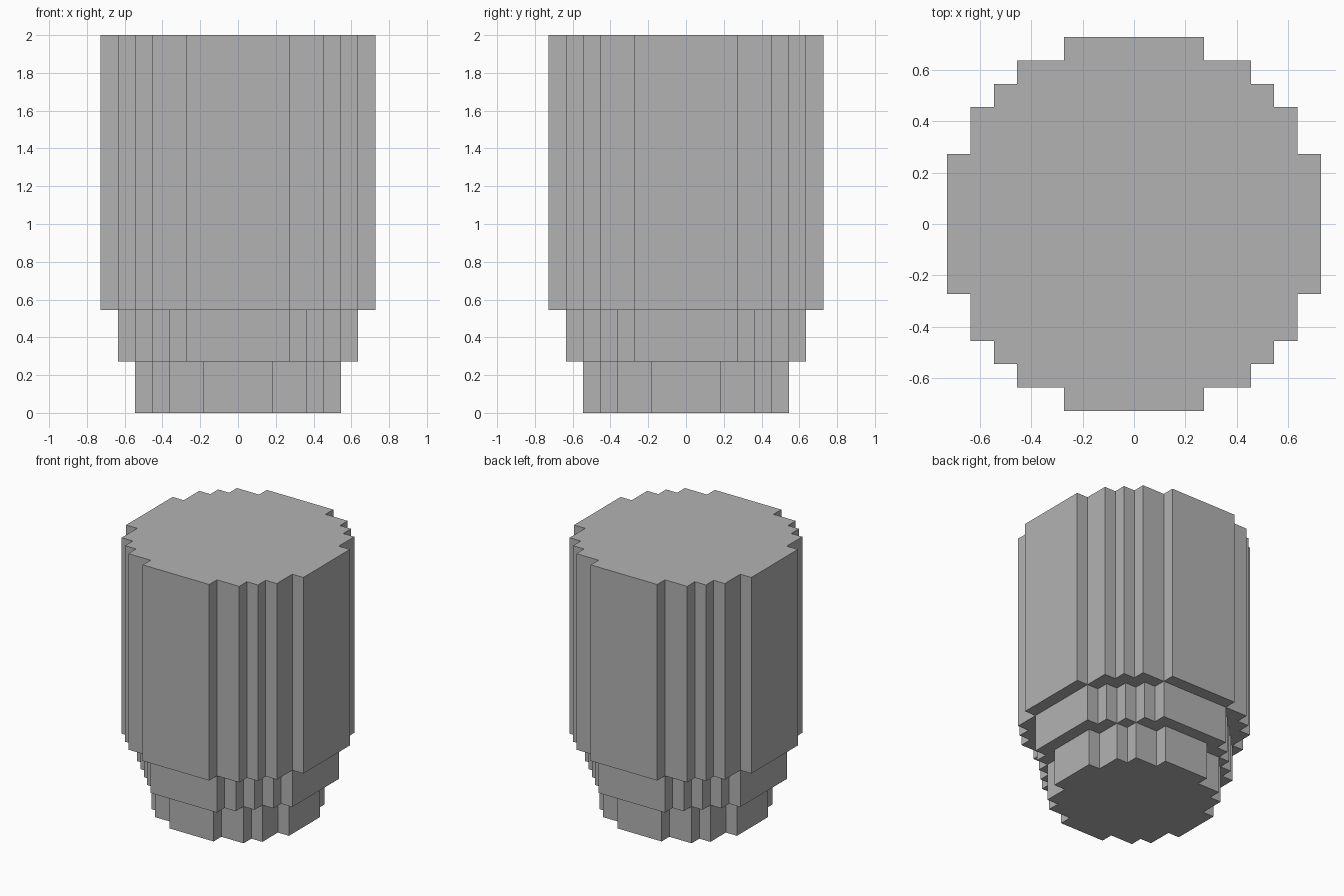
import bpy, bmesh

cube = bpy.data.objects.get("Cube")
if cube:
    bpy.data.objects.remove(cube, do_unlink=True)

UNIT = 1 / 11  # edge of one block

grey = bpy.data.materials.new("plain grey")
grey.use_nodes = True
colour = (0.45, 0.45, 0.45, 1)
grey.diffuse_color = colour
grey.node_tree.nodes["Principled BSDF"].inputs["Base Color"].default_value = colour


def stepped_outline(corners):
    """Turn the outer corners of one quarter into a full stepped ring."""
    quarter = []
    for i, (x, y) in enumerate(corners):
        quarter.append((x, y))
        if i + 1 < len(corners):
            quarter.append((corners[i + 1][0], y))
    ring = []
    for _ in range(4):
        ring += quarter
        quarter = [(-y, x) for x, y in quarter]
    return ring


def tier(name, corners, bottom, top):
    bm = bmesh.new()
    verts = [bm.verts.new((x * UNIT, y * UNIT, bottom * UNIT))
             for x, y in stepped_outline(corners)]
    base = bm.faces.new(verts)
    raised = bmesh.ops.extrude_face_region(bm, geom=[base], use_keep_orig=True)
    bmesh.ops.translate(bm, vec=(0, 0, (top - bottom) * UNIT),
                        verts=[v for v in raised["geom"] if isinstance(v, bmesh.types.BMVert)])
    bmesh.ops.recalc_face_normals(bm, faces=bm.faces)
    mesh = bpy.data.meshes.new(name)
    bm.to_mesh(mesh)
    bm.free()
    mesh.materials.append(grey)
    obj = bpy.data.objects.new(name, mesh)
    bpy.context.collection.objects.link(obj)


# Three stacked round tiers, each widening upwards
tier("lower_tier", [(6, 2), (5, 4), (4, 5), (2, 6)], 0, 3)
tier("middle_tier", [(7, 3), (6, 4), (5, 5), (4, 6), (3, 7)], 3, 6)
tier("main_body", [(8, 3), (7, 5), (6, 6), (5, 7), (3, 8)], 6, 22)
